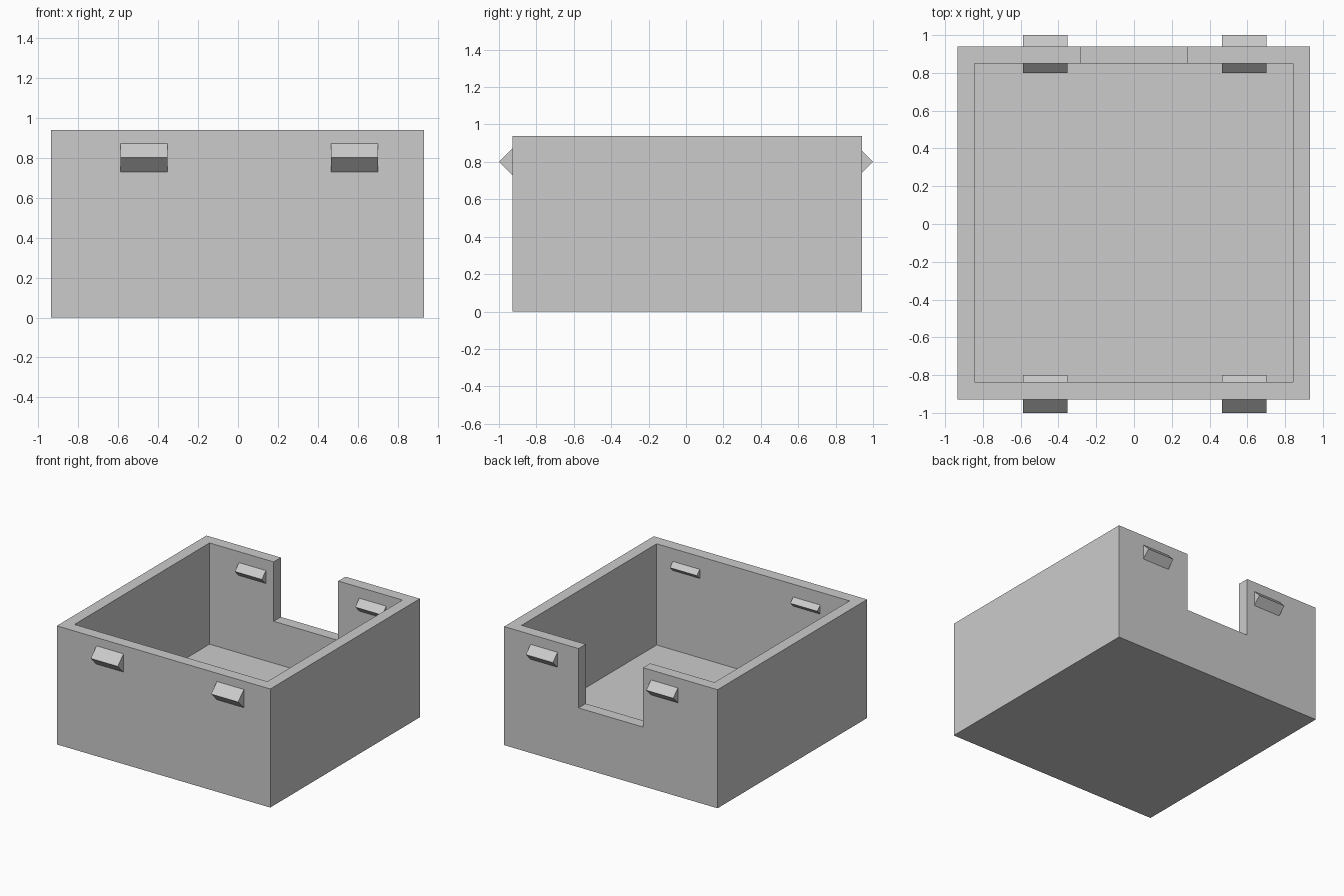
import bpy
import bmesh
from mathutils import Vector

default_cube = bpy.data.objects.get("Cube")
if default_cube:
    bpy.data.objects.remove(default_cube, do_unlink=True)

grey = bpy.data.materials.new("light_grey")
grey.use_nodes = True
colour = (0.6, 0.6, 0.6, 1)
grey.diffuse_color = colour
grey.node_tree.nodes["Principled BSDF"].inputs["Base Color"].default_value = colour


def add_object(name, bm):
    bmesh.ops.recalc_face_normals(bm, faces=bm.faces)
    mesh = bpy.data.meshes.new(name)
    bm.to_mesh(mesh)
    bm.free()
    mesh.materials.append(grey)
    obj = bpy.data.objects.new(name, mesh)
    bpy.context.collection.objects.link(obj)
    return obj


def block(name, low, high):
    """Axis-aligned box between two corners."""
    low, high = Vector(low), Vector(high)
    bm = bmesh.new()
    bmesh.ops.create_cube(bm, size=1)
    bmesh.ops.scale(bm, verts=bm.verts, vec=high - low)
    bmesh.ops.translate(bm, verts=bm.verts, vec=(low + high) / 2)
    return add_object(name, bm)


def cut(target, cutter):
    """Subtract the cutter, then discard it."""
    cutter.hide_render = True
    mod = target.modifiers.new("cut", "BOOLEAN")
    mod.operation = "DIFFERENCE"
    mod.solver = "EXACT"
    mod.object = cutter
    bpy.context.view_layer.objects.active = target
    bpy.ops.object.modifier_apply(modifier=mod.name)
    bpy.data.objects.remove(cutter, do_unlink=True)


def diamond_bar(name, x0, x1, y, z, r):
    """Square bar set on its edge, running along x."""
    section = [(-r, 0), (0, r), (r, 0), (0, -r)]
    bm = bmesh.new()
    face = bm.faces.new([bm.verts.new((x0, y + dy, z + dz)) for dy, dz in section])
    extruded = bmesh.ops.extrude_face_region(bm, geom=[face], use_keep_orig=True)
    moved = [v for v in extruded["geom"] if isinstance(v, bmesh.types.BMVert)]
    bmesh.ops.translate(bm, verts=moved, vec=(x1 - x0, 0, 0))
    return add_object(name, bm)


# Open box with a hollow interior and a notch in the back wall
box = block("open_box", (-0.935, -0.928, 0), (0.932, 0.941, 0.9375))
cut(box, block("hollow_cutter", (-0.845, -0.836, 0.137), (0.842, 0.851, 1.2)))
cut(box, block("notch_cutter", (-0.284, 0.7, 0.468), (0.281, 1.2, 1.2)))

# Snap ridges passing through the front and back walls
for wall, y in (("front", -0.9), ("back", 0.9)):
    for side, x in (("right", -0.588), ("left", 0.465)):
        diamond_bar(f"{wall}_{side}_snap_ridge", x, x + 0.236, y, 0.8, 0.1)
